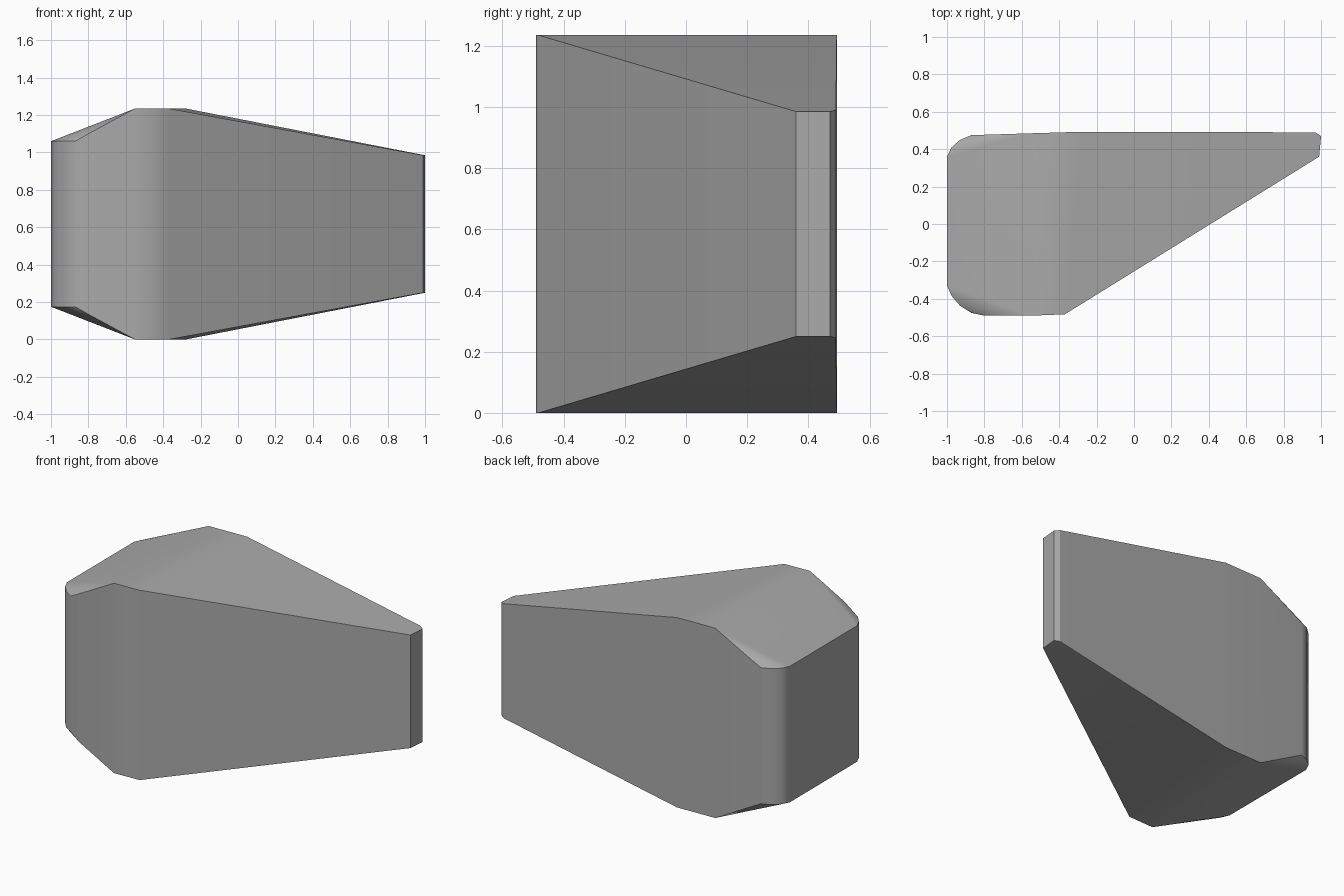
import bpy, bmesh, math

cube = bpy.data.objects.get("Cube")
if cube:
    bpy.data.objects.remove(cube, do_unlink=True)

HEIGHT = 1.235

# One plain grey
grey = bpy.data.materials.new("plain_grey")
grey.use_nodes = True
colour = (0.4, 0.4, 0.4, 1)
grey.diffuse_color = colour
grey.node_tree.nodes["Principled BSDF"].inputs["Base Color"].default_value = colour

# Upper rim of the wedge: x, y, z
rim = [
    # rounded front corner of the blunt end
    (-1.0, -0.33, 1.06), (-0.975, -0.385, 1.06), (-0.93, -0.437, 1.06),
    (-0.87, -0.475, 1.06), (-0.80, -0.49, 1.10),
    # crest and narrow tip
    (-0.55, -0.49, HEIGHT), (-0.37, -0.483, HEIGHT),
    (0.99, 0.36, 0.985), (1.0, 0.47, 0.985), (0.97, 0.49, 0.99),
    (-0.28, 0.493, HEIGHT), (-0.55, 0.485, HEIGHT),
    # rounded back corner of the blunt end
    (-0.87, 0.475, 1.06), (-0.93, 0.45, 1.06),
    (-0.975, 0.41, 1.06), (-1.0, 0.36, 1.06),
]

# Skin the rim and its mirrored lower copy as one faceted solid
bm = bmesh.new()
for x, y, z in rim:
    bm.verts.new((x, y, z))
    bm.verts.new((x, y, HEIGHT - z))
hull = bmesh.ops.convex_hull(bm, input=bm.verts[:])
spare = {g for g in hull["geom_interior"] + hull["geom_unused"]
         if isinstance(g, bmesh.types.BMVert)}
bmesh.ops.delete(bm, geom=list(spare), context="VERTS")
bmesh.ops.dissolve_limit(bm, angle_limit=math.radians(0.5),
                         verts=bm.verts[:], edges=bm.edges[:])
bmesh.ops.recalc_face_normals(bm, faces=bm.faces[:])

mesh = bpy.data.meshes.new("wedge_body")
bm.to_mesh(mesh)
bm.free()
mesh.materials.append(grey)
body = bpy.data.objects.new("wedge_body", mesh)
bpy.context.collection.objects.link(body)

# Smooth the rounded corners, keep the main planes flat and crisp
bpy.ops.object.select_all(action="DESELECT")
body.select_set(True)
bpy.context.view_layer.objects.active = body
bpy.ops.object.shade_smooth_by_angle(angle=math.radians(30))
weighted = body.modifiers.new("flat_planes", "WEIGHTED_NORMAL")
weighted.keep_sharp = True
